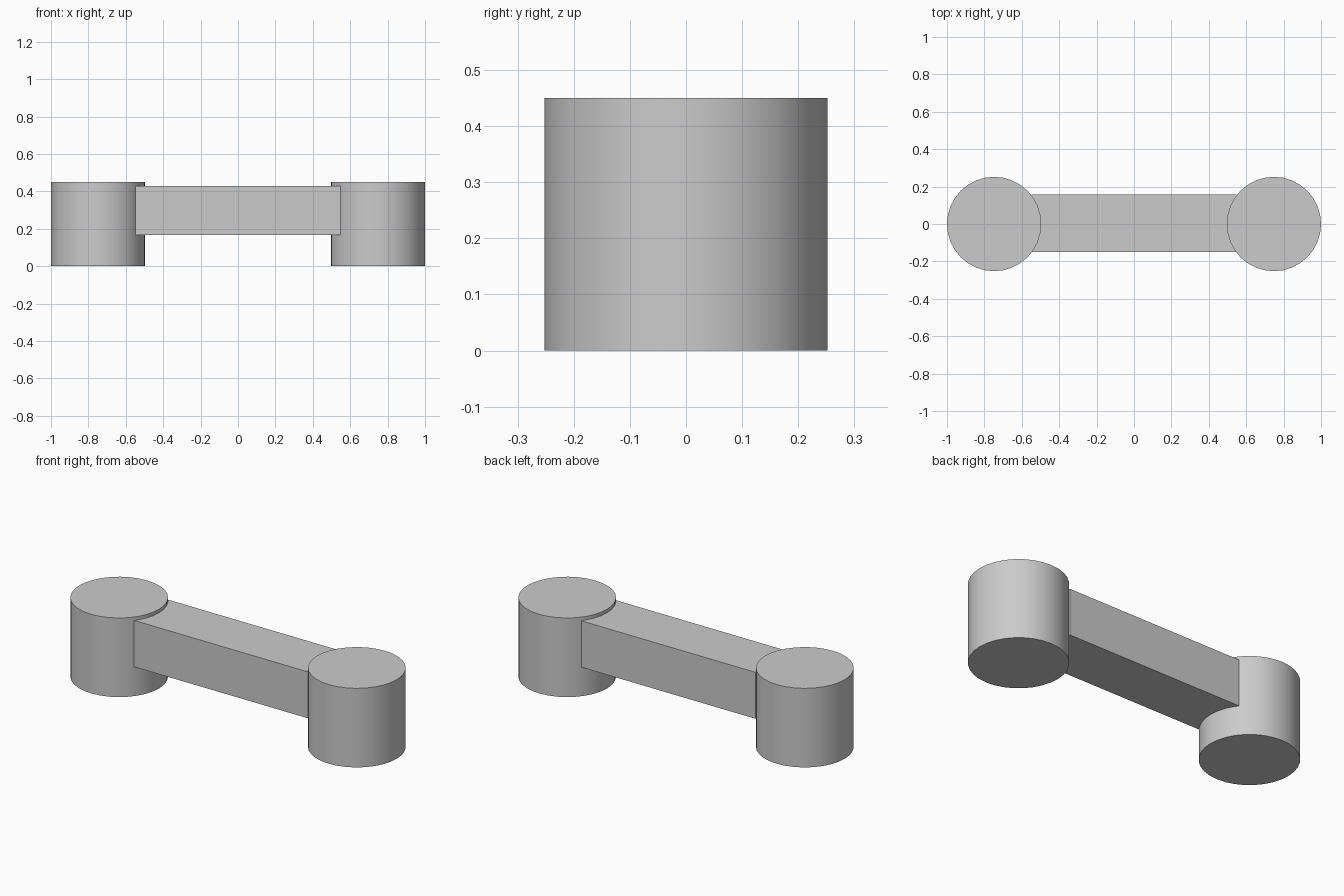
import bpy
import math

cube = bpy.data.objects.get("Cube")
if cube:
    bpy.data.objects.remove(cube, do_unlink=True)

# Single plain grey
grey = bpy.data.materials.new("plain_grey")
grey.use_nodes = True
colour = (0.6, 0.6, 0.6, 1)
grey.diffuse_color = colour
grey.node_tree.nodes["Principled BSDF"].inputs["Base Color"].default_value = colour

RADIUS, HEIGHT = 0.252, 0.45

# Upright round posts at both ends
for side, name in ((-1, "right_post"), (1, "left_post")):
    bpy.ops.mesh.primitive_cylinder_add(
        vertices=32, radius=RADIUS, depth=HEIGHT,
        location=(side * (1 - RADIUS), 0, HEIGHT / 2))
    post = bpy.context.object
    post.name = name
    post.data.materials.append(grey)
    bpy.ops.object.shade_smooth_by_angle(angle=math.radians(30))

# Connecting bar, its ends sunk into the posts
bpy.ops.mesh.primitive_cube_add(size=1, location=(0, 0.003, 0.298))
bar = bpy.context.object
bar.name = "connecting_bar"
bar.scale = (1.096, 0.308, 0.264)
bpy.ops.object.transform_apply(location=False, rotation=False, scale=True)
bar.data.materials.append(grey)
